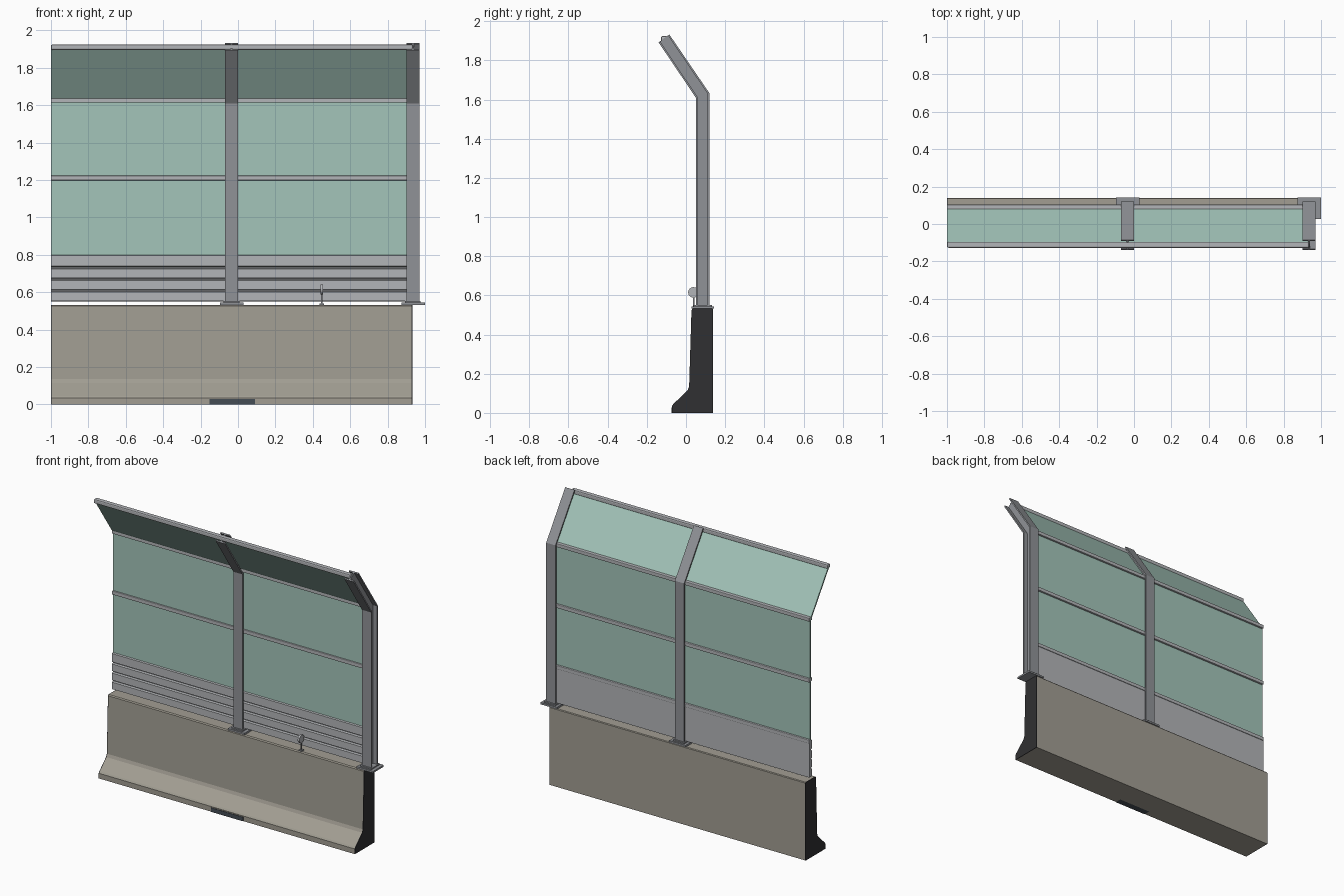
import bpy, bmesh
from mathutils import Vector

if "Cube" in bpy.data.objects:
    bpy.data.objects.remove(bpy.data.objects["Cube"])


def material(name, rgb):
    m = bpy.data.materials.new(name)
    m.diffuse_color = (*rgb, 1)
    m.use_nodes = True
    m.node_tree.nodes["Principled BSDF"].inputs["Base Color"].default_value = m.diffuse_color
    return m


CONCRETE = material("concrete", (0.36, 0.34, 0.29))
DARK = material("dark", (0.03, 0.03, 0.032))
SLOT = material("slot_dark", (0.06, 0.075, 0.09))
STEEL = material("steel", (0.28, 0.29, 0.31))
ALU = material("aluminium", (0.45, 0.46, 0.48))
GLASS = material("green_glass", (0.37, 0.56, 0.49))


def prism(name, profile, x0, x1, mat, bevel=0):
    """Extrude a (y, z) profile along x."""
    bm = bmesh.new()
    face = bm.faces.new([bm.verts.new((x0, y, z)) for y, z in profile])
    out = bmesh.ops.extrude_face_region(bm, geom=[face])
    moved = [v for v in out["geom"] if isinstance(v, bmesh.types.BMVert)]
    bmesh.ops.translate(bm, verts=moved, vec=(x1 - x0, 0, 0))
    bmesh.ops.recalc_face_normals(bm, faces=bm.faces)
    me = bpy.data.meshes.new(name)
    bm.to_mesh(me)
    bm.free()
    me.materials.append(mat)
    ob = bpy.data.objects.new(name, me)
    bpy.context.collection.objects.link(ob)
    if bevel:
        mod = ob.modifiers.new("bevel", "BEVEL")
        mod.width, mod.segments = bevel, 2
    return ob


def box(name, x, y, z, mat, bevel=0):
    return prism(name, [(y[0], z[0]), (y[1], z[0]), (y[1], z[1]), (y[0], z[1])],
                 x[0], x[1], mat, bevel)


# Concrete barrier with dark end faces and a drain slot in the foot
body = [(-0.072, 0), (-0.072, 0.035), (-0.064, 0.046), (0.008, 0.115), (0.016, 0.135),
        (0.028, 0.525), (0.034, 0.532), (0.135, 0.532), (0.139, 0.527), (0.139, 0)]
prism("barrier", body, -0.996, 0.928, CONCRETE)
prism("barrier_end_left", body, -1.0, -0.996, DARK)
prism("barrier_end_right", body, 0.928, 0.932, DARK)
box("drain_slot", (-0.152, 0.09), (-0.075, -0.03), (0, 0.028), SLOT)

# Cranked H-section posts: two flanges and a web between the front and back lines
front_line = [Vector(p) for p in ((0.05, 0.54), (0.05, 1.61), (-0.14, 1.892))]
back_line = [Vector(p) for p in ((0.12, 0.54), (0.12, 1.632), (-0.085, 1.932))]


def band(t0, t1):
    a = [f.lerp(b, t0) for f, b in zip(front_line, back_line)]
    b = [f.lerp(b, t1) for f, b in zip(front_line, back_line)]
    return [tuple(p) for p in a + b[::-1]]


for side, cx in (("middle", -0.035), ("right", 0.935)):
    prism("post_front_flange_" + side, band(0, 0.13), cx - 0.035, cx + 0.035, STEEL)
    prism("post_web_" + side, band(0.13, 0.87), cx - 0.005, cx + 0.005, STEEL)
    prism("post_back_flange_" + side, band(0.87, 1), cx - 0.035, cx + 0.035, STEEL)
    box("base_plate_" + side, (cx - 0.061, cx + 0.064), (0.028, 0.142), (0.532, 0.544), STEEL)
    box("base_pad_" + side, (cx - 0.042, cx + 0.042), (0.038, 0.132), (0.544, 0.552), STEEL)

# Ribbed profile of the aluminium absorber panel, flat on the back
ribs = [(0.1, 0.55)]
for z0, z1 in ((0.55, 0.605), (0.611, 0.667), (0.673, 0.729), (0.735, 0.8)):
    ribs += [(0.084, z0), (0.071, z0 + 0.004), (0.071, z1 - 0.004), (0.084, z1)]
ribs.append((0.1, 0.8))

# Infill for each bay, running into the post channels
for bay, x0, x1 in (("left", -1.0, -0.041), ("right", -0.029, 0.929)):
    prism("ribbed_panel_" + bay, ribs, x0, x1, ALU)
    box("lower_glass_" + bay, (x0, x1), (0.081, 0.091), (0.8, 1.205), GLASS)
    box("middle_glass_" + bay, (x0, x1), (0.081, 0.091), (1.215, 1.625), GLASS)
    prism("upper_glass_" + bay, [(0.079, 1.622), (0.088, 1.628), (-0.106, 1.912), (-0.115, 1.906)],
          x0, x1, GLASS)
    for name, z in (("sill_rail_", 0.782), ("middle_rail_", 1.198), ("bend_rail_", 1.613)):
        front = 0.082 if name == "sill_rail_" else 0.07
        box(name + bay, (x0, x1), (front, 0.104), (z, z + 0.025), ALU, 0.004)

# Handrail along the top edge
box("top_rail", (-1.0, 0.935), (-0.127, -0.095), (1.895, 1.924), ALU, 0.007)

# Small round reflector on a stem
box("reflector_foot", (0.436, 0.459), (0.03, 0.055), (0.532, 0.54), STEEL)
box("reflector_stem", (0.445, 0.451), (0.036, 0.044), (0.54, 0.6), STEEL)
bpy.ops.mesh.primitive_cylinder_add(vertices=24, radius=0.027, depth=0.012,
                                    location=(0.448, 0.038, 0.615), rotation=(0, 1.5708, 0))
disc = bpy.context.object
disc.name = "reflector_disc"
disc.data.materials.append(ALU)
bpy.ops.object.shade_smooth_by_angle()
